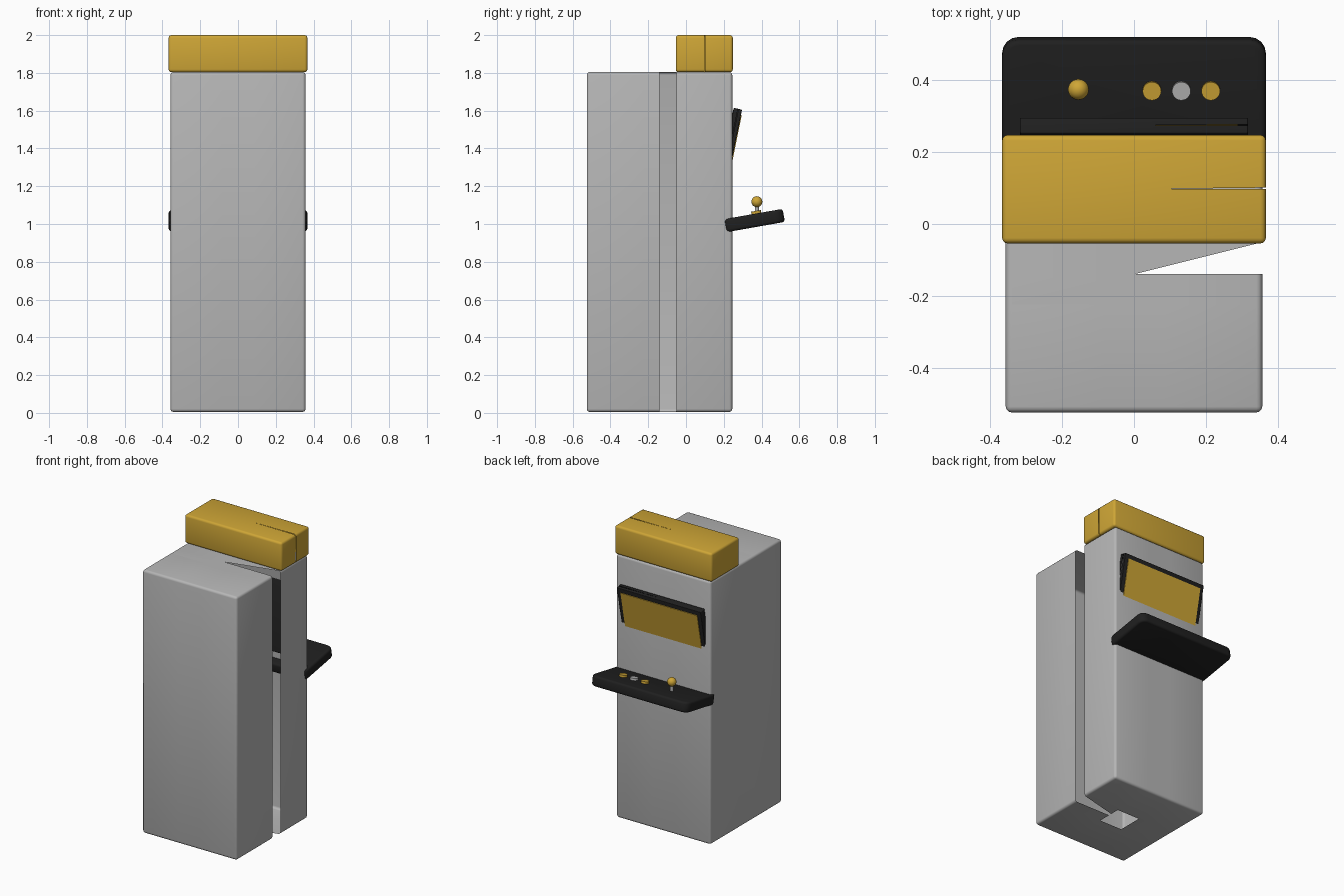
import bpy, bmesh, math
from mathutils import Matrix, Vector

default = bpy.data.objects.get("Cube")
if default:
    bpy.data.objects.remove(default, do_unlink=True)


def material(name, rgb, rough=0.5):
    m = bpy.data.materials.new(name)
    m.use_nodes = True
    m.diffuse_color = (*rgb, 1)
    m.node_tree.nodes["Principled BSDF"].inputs["Base Color"].default_value = (*rgb, 1)
    m.node_tree.nodes["Principled BSDF"].inputs["Roughness"].default_value = rough
    return m


grey = material("light grey", (0.47, 0.47, 0.47))
gold = material("golden yellow", (0.62, 0.38, 0.037))
black = material("soft black", (0.014, 0.014, 0.014))


def finish(bm, name, mat, matrix):
    mesh = bpy.data.meshes.new(name)
    bm.to_mesh(mesh)
    bm.free()
    mesh.materials.append(mat)
    ob = bpy.data.objects.new(name, mesh)
    bpy.context.collection.objects.link(ob)
    ob.matrix_world = matrix
    bpy.ops.object.select_all(action="DESELECT")
    ob.select_set(True)
    bpy.context.view_layer.objects.active = ob
    bpy.ops.object.shade_smooth_by_angle(angle=math.radians(35))
    return ob


def place(loc, tilt=0):
    return Matrix.Translation(loc) @ Matrix.Rotation(tilt, 4, "X")


def cut(bm, normal, point=(0, 0, 0)):
    geom = bm.verts[:] + bm.edges[:] + bm.faces[:]
    bmesh.ops.bisect_plane(bm, geom=geom, plane_co=point, plane_no=normal, dist=1e-5)


def drop(bm, rule):
    doomed = [f for f in bm.faces if rule(f.calc_center_median())]
    bmesh.ops.delete(bm, geom=doomed, context="FACES")


def rounded_box(name, size, matrix, mat, edge=0.015, corner=0, slit=0, hole=0):
    """Box shell; slit opens a wedge toward +x, hole opens a square below."""
    bm = bmesh.new()
    bmesh.ops.create_cube(bm, size=1, matrix=Matrix.Diagonal((*size, 1)))
    if corner:
        upright = [e for e in bm.edges if abs((e.verts[0].co - e.verts[1].co).z) > 1e-4]
        bmesh.ops.bevel(bm, geom=upright, offset=corner, segments=4, profile=0.5, affect="EDGES")
    if edge:
        sharp = [e for e in bm.edges if e.calc_face_angle(0) > 0.7]
        bmesh.ops.bevel(bm, geom=sharp, offset=edge, segments=3, profile=0.5, affect="EDGES")
    if slit:
        cut(bm, (0, 1, 0))
        cut(bm, Vector((-slit, 1, 0)).normalized())
        cut(bm, (1, 0, 0))
        drop(bm, lambda c: c.x > 0 and 0 < c.y < slit * c.x)
    if hole:
        for s in (-hole, hole):
            cut(bm, (1, 0, 0), (s, 0, 0))
            cut(bm, (0, 1, 0), (0, s, 0))
        drop(bm, lambda c: c.z < -size[2] / 2 + 0.001 and max(abs(c.x), abs(c.y)) < hole)
    return finish(bm, name, mat, matrix)


def disc(name, radius, height, matrix, mat):
    bm = bmesh.new()
    bmesh.ops.create_cone(bm, cap_ends=True, segments=24, radius1=radius, radius2=radius, depth=height)
    return finish(bm, name, mat, matrix)


# Cabinet shell with its open wedge, and the lit sign on top
rounded_box("cabinet", (0.715, 0.77, 1.8), place((0, -0.14, 0.905)), grey,
            edge=0.016, slit=0.25, hole=0.085)
rounded_box("marquee", (0.735, 0.302, 0.196), place((0, 0.097, 1.902)), gold, slit=0.012)

# Tilted bezel sunk into the cabinet, with a thin screen on it
lean = place((0, 0.225, 1.365), -0.2)
rounded_box("screen_bezel", (0.635, 0.045, 0.5), lean, black, edge=0.004, slit=0.01)
rounded_box("screen", (0.58, 0.009, 0.44), lean @ Matrix.Translation((0, 0.022, 0)), gold, edge=0)

# Control panel
deck = place((0, 0.355, 1.017), math.radians(10))
rounded_box("control_panel", (0.735, 0.33, 0.07), deck, black, edge=0.014, corner=0.045)

# Buttons and joystick
for i, (x, mat) in enumerate(((0.05, gold), (0.132, grey), (0.214, gold))):
    disc(f"button_{i + 1}", 0.026, 0.03, deck @ Matrix.Translation((x, 0.024, 0.034)), mat)
disc("joystick_shaft", 0.011, 0.08, place((-0.155, 0.375, 1.08)), grey)

bm = bmesh.new()
bmesh.ops.create_uvsphere(bm, u_segments=24, v_segments=14, radius=0.029)
finish(bm, "joystick_ball", gold, place((-0.155, 0.375, 1.118)))
